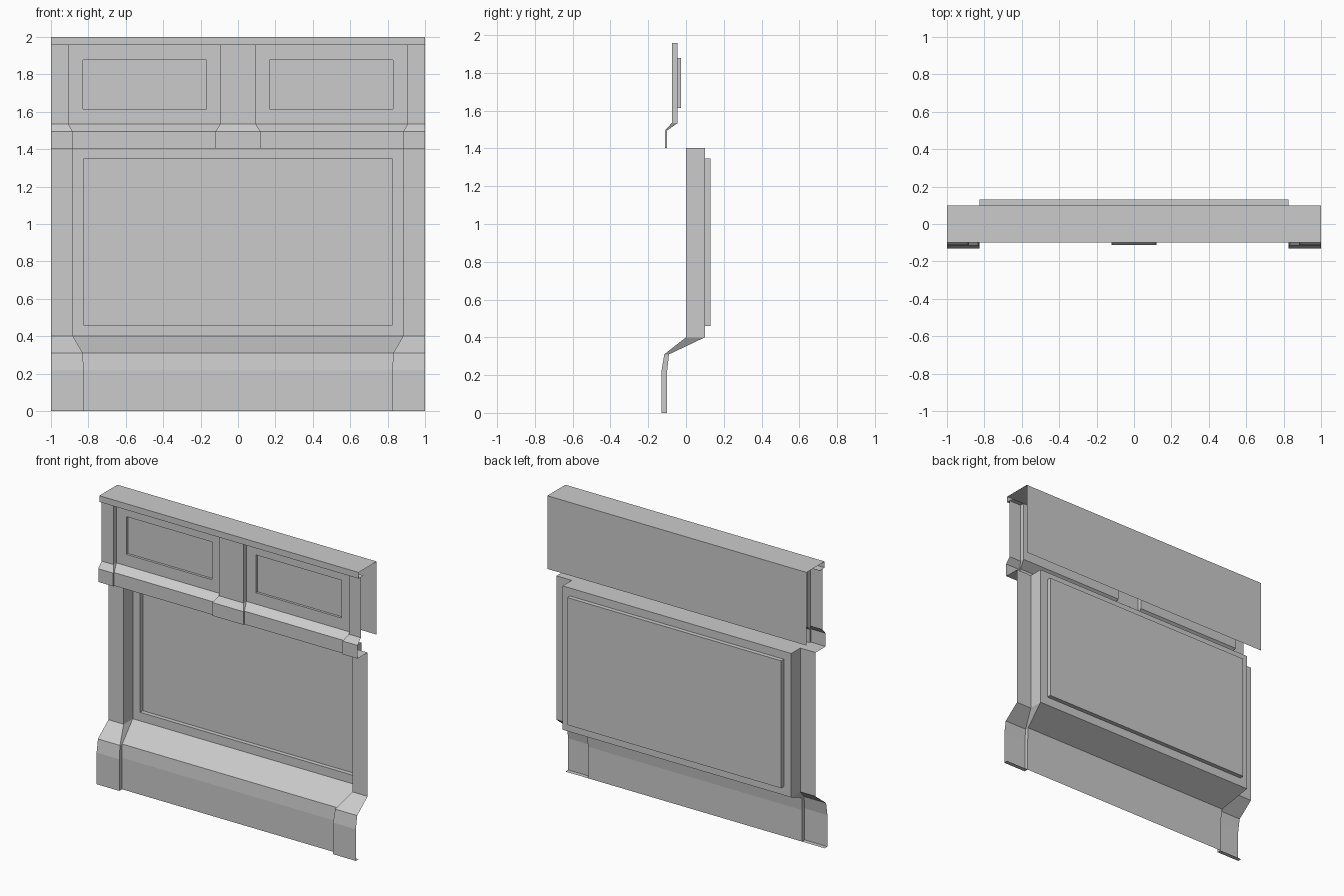
import bpy, bmesh

if "Cube" in bpy.data.objects:
    bpy.data.objects.remove(bpy.data.objects["Cube"])


def finish(name, bm, mirror):
    bmesh.ops.remove_doubles(bm, verts=bm.verts, dist=1e-5)
    mesh = bpy.data.meshes.new(name)
    bm.to_mesh(mesh)
    bm.free()
    ob = bpy.data.objects.new(name, mesh)
    bpy.context.collection.objects.link(ob)
    if mirror:
        ob.modifiers.new("mirror", 'MIRROR').use_axis[0] = True
    return ob


def loft(name, *strips, mirror=True):
    """Skin each strip of rails (ordered by growing x, points running upward)."""
    bm = bmesh.new()
    for rails in strips:
        grid = [[bm.verts.new(p) for p in rail] for rail in rails]
        for a, b in zip(grid, grid[1:]):
            for i in range(len(a) - 1):
                bm.faces.new((a[i], b[i], b[i + 1], a[i + 1]))
    return finish(name, bm, mirror)


def rail(xs, profile):
    if not isinstance(xs, (list, tuple)):
        xs = [xs] * len(profile)
    return [(x, y, z) for x, (y, z) in zip(xs, profile)]


def recessed_panel(name, outer, inner, y, back, mirror):
    """Flat frame around a sunken field; rectangles are x0, x1, z0, z1."""
    def ring(r, d):
        x0, x1, z0, z1 = r
        return [bm.verts.new(p) for p in ((x0, d, z0), (x1, d, z0), (x1, d, z1), (x0, d, z1))]
    bm = bmesh.new()
    rings = [ring(outer, y), ring(inner, y), ring(inner, back)]
    for a, b in zip(rings, rings[1:]):
        for i in range(4):
            j = (i + 1) % 4
            bm.faces.new((a[i], a[j], b[j], b[i]))
    bm.faces.new(rings[-1])
    return finish(name, bm, mirror)


# Lower wall profiles (y, z) and the inner pier edge at each level
pier_low = [(-.13, 0), (-.13, .22), (-.115, .31), (0, .4), (0, 1.403)]
panel_low = [(-.1, 0), (-.1, .22), (-.09, .31), (.1, .4), (.1, 1.403)]
edge_low = [.825, .825, .83, .882, .882]

# Lower piers with their small foot caps
foot = [(-.1, 0)] + pier_low
loft("lower_piers", [rail([.825] + edge_low, foot), rail(1, foot)])
loft("lower_pier_returns", [rail(edge_low, panel_low), rail(edge_low, pier_low)])

# Flared skirt and large recessed field
loft("skirt", [rail(0, panel_low[:4]), rail(edge_low[:4], panel_low[:4])])
recessed_panel("lower_field", (-.882, .882, .4, 1.403), (-.825, .825, .46, 1.348),
               .1, .13, False)

# Upper wall profiles
pier_up = [(-.111, 1.403), (-.111, 1.495), (-.075, 1.535), (-.075, 1.957)]
panel_up = [(-.1, 1.403), (-.1, 1.495), (-.044, 1.535), (-.044, 1.957)]
edge_up = [.885, .885, .907, .907]
edge_mid = [.12, .12, .095, .095]

# Upper outer piers and centre pier, each with side returns
loft("upper_piers", [rail(edge_up, panel_up), rail(edge_up, pier_up), rail(1, pier_up)])
loft("centre_pier", [rail(0, pier_up), rail(edge_mid, pier_up), rail(edge_mid, panel_up)])

# Sloped ledge and the two small recessed fields
loft("ledge", [rail(edge_mid[:3], panel_up[:3]), rail(edge_up[:3], panel_up[:3])])
recessed_panel("upper_fields", (.095, .907, 1.535, 1.957), (.168, .83, 1.615, 1.878),
               -.044, -.027, True)

# Underside between the upper and lower walls
def shelf(x0, x1, back, front):
    p = [(back, 1.403), (front, 1.403)]
    return [rail(x0, p), rail(x1, p)]

loft("soffit", shelf(0, .12, .1, -.111), shelf(.12, .882, .1, -.1), shelf(.882, 1, 0, -.111))

# Cornice, flat top and hanging back plate
top = [(-.044, 1.957), (-.1, 1.957), (-.1, 2), (.1, 2), (.1, 1.49)]
loft("cornice_and_back", [rail(-1, top), rail(1, top)], mirror=False)
